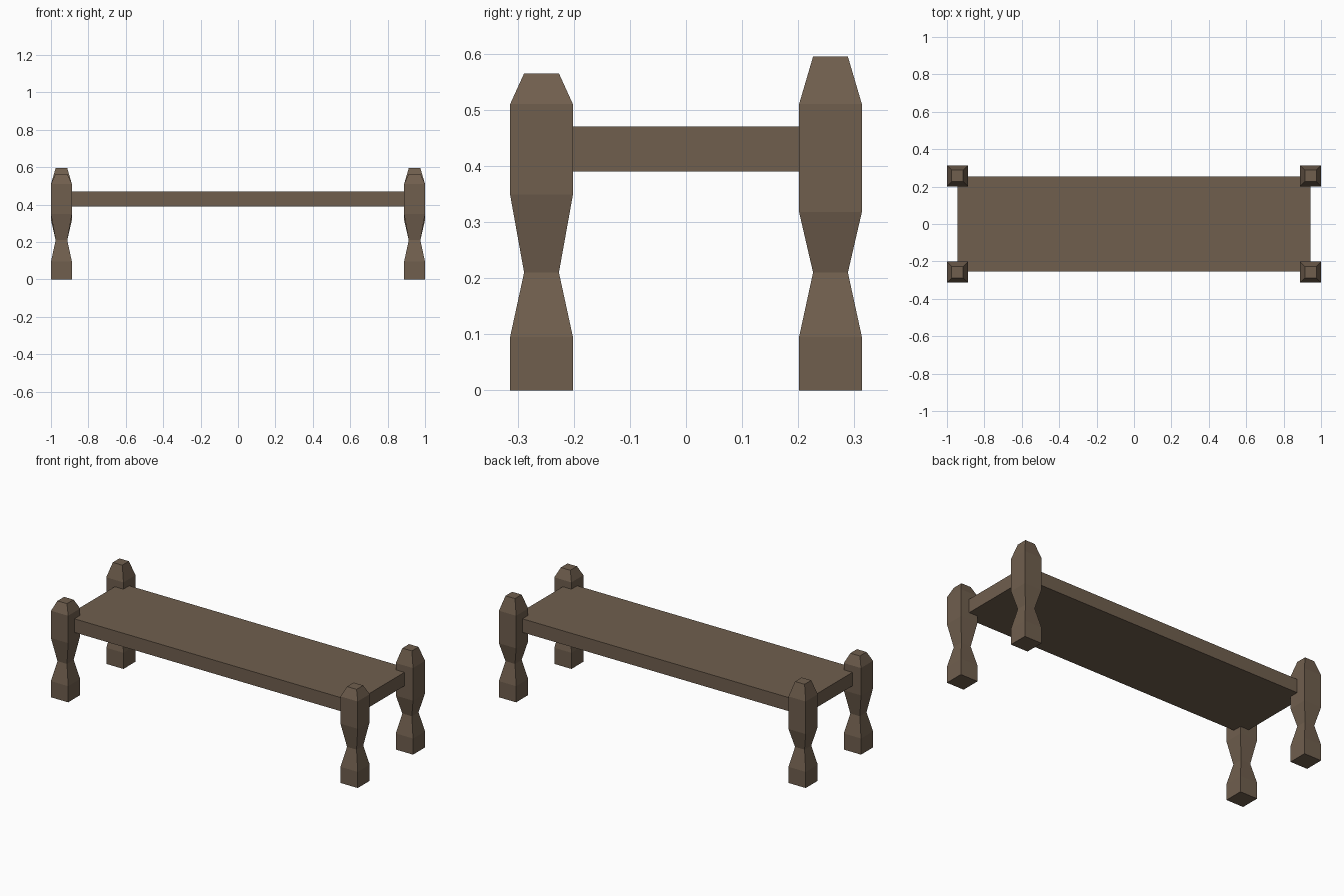
import bpy, bmesh

if "Cube" in bpy.data.objects:
    bpy.data.objects.remove(bpy.data.objects["Cube"])

wood = bpy.data.materials.new("brown wood")
wood.diffuse_color = (0.162, 0.114, 0.076, 1)
wood.use_nodes = True
wood.node_tree.nodes["Principled BSDF"].inputs["Base Color"].default_value = wood.diffuse_color

LEG_X, LEG_Y = 0.944, 0.2575


def make_object(name, bm):
    bmesh.ops.recalc_face_normals(bm, faces=bm.faces)
    mesh = bpy.data.meshes.new(name)
    bm.to_mesh(mesh)
    bm.free()
    mesh.materials.append(wood)
    obj = bpy.data.objects.new(name, mesh)
    bpy.context.collection.objects.link(obj)
    return obj


def square_post(name, x, y, profile):
    """Stack square rings given as (height, half width) and skin them."""
    bm = bmesh.new()
    rings = [[bm.verts.new((x + sx * h, y + sy * h, z))
              for sx, sy in ((-1, -1), (1, -1), (1, 1), (-1, 1))]
             for z, h in profile]
    for low, high in zip(rings, rings[1:]):
        for i in range(4):
            j = (i + 1) % 4
            bm.faces.new((low[i], low[j], high[j], high[i]))
    bm.faces.new(rings[0][::-1])
    bm.faces.new(rings[-1])
    return make_object(name, bm)


# Legs: pinched waist, tapered top; the back pair is slightly taller
def leg_profile(shoulder, top):
    return [(0, 0.056), (0.095, 0.056), (0.21, 0.031),
            (shoulder, 0.056), (0.51, 0.056), (top, 0.031)]


for side, x in (("left", -LEG_X), ("right", LEG_X)):
    square_post(f"front_leg_{side}", x, -LEG_Y, leg_profile(0.349, 0.565))
    square_post(f"back_leg_{side}", x, LEG_Y, leg_profile(0.318, 0.595))

# Flat bed board reaching to the leg centres
bm = bmesh.new()
bmesh.ops.create_cube(bm, size=1)
for v in bm.verts:
    v.co = (v.co.x * 2 * LEG_X, v.co.y * 2 * 0.255, 0.43 + v.co.z * 0.08)
make_object("bed_board", bm)
